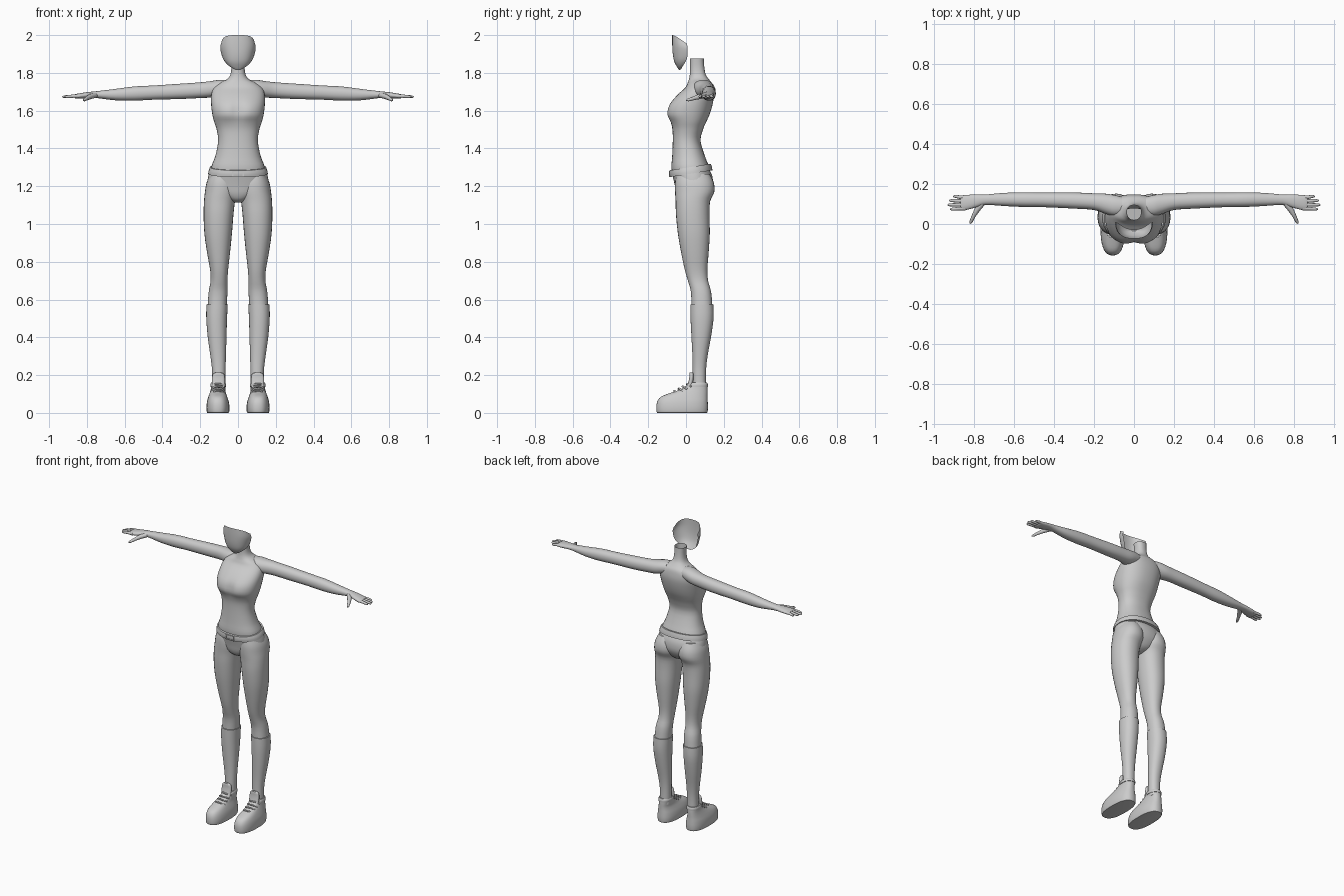
import bpy, bmesh, math
from mathutils import Vector

GREY = bpy.data.materials.new("light_grey")
GREY.diffuse_color = (0.6, 0.6, 0.6, 1)


def finish(name, bm, mirror=False, angle=40):
    bmesh.ops.recalc_face_normals(bm, faces=bm.faces)
    me = bpy.data.meshes.new(name)
    bm.to_mesh(me)
    bm.free()
    me.materials.append(GREY)
    ob = bpy.data.objects.new(name, me)
    bpy.context.collection.objects.link(ob)
    bpy.ops.object.select_all(action='DESELECT')
    ob.select_set(True)
    bpy.context.view_layer.objects.active = ob
    bpy.ops.object.shade_smooth_by_angle(angle=math.radians(angle))
    if mirror:
        ob.modifiers.new("mirror", 'MIRROR').use_mirror_merge = False
    return ob


def smooth_rows(rows, steps):
    """Catmull-Rom interpolation between section rows."""
    out = []
    for i in range(len(rows) - 1):
        a, b, c, d = (rows[max(0, min(len(rows) - 1, i + k))] for k in (-1, 0, 1, 2))
        for s in range(steps):
            t = s / steps
            out.append([0.5 * (2 * q + (r - p) * t + (2 * p - 5 * q + 4 * r - u) * t * t
                               + (3 * q - p - 3 * r + u) * t ** 3)
                        for p, q, r, u in zip(a, b, c, d)])
    return out + [list(rows[-1])]


def loft(name, rows, axis='Z', n=28, steps=3, power=2.2, caps=(True, True),
         mirror=False, shape=None):
    """Rows are (station, u0, u1, v0, v1); u,v = x,y along Z or y,z along X."""
    bm = bmesh.new()
    rings = []
    for t, u0, u1, v0, v1 in smooth_rows(rows, steps):
        ring = []
        for k in range(n):
            a = 2 * math.pi * k / n
            c, s = math.cos(a), math.sin(a)
            u = (u0 + u1) / 2 + (u1 - u0) / 2 * math.copysign(abs(c) ** (2 / power), c)
            v = (v0 + v1) / 2 + (v1 - v0) / 2 * math.copysign(abs(s) ** (2 / power), s)
            p = Vector((u, v, t)) if axis == 'Z' else Vector((t, u, v))
            ring.append(bm.verts.new(shape(p) if shape else p))
        rings.append(ring)
    for r0, r1 in zip(rings, rings[1:]):
        for k in range(n):
            bm.faces.new((r0[k], r0[(k + 1) % n], r1[(k + 1) % n], r1[k]))
    if caps[0]:
        bm.faces.new(rings[0])
    if caps[1]:
        bm.faces.new(rings[-1])
    return finish(name, bm, mirror)


def rod(name, points, radii, n=10):
    """Mirrored tapered tube through a few points, with a rounded tip."""
    bm = bmesh.new()
    rings = []
    pts = [Vector(p) for p in points]
    for i, (p, r) in enumerate(zip(pts, radii)):
        d = pts[min(i + 1, len(pts) - 1)] - pts[max(i - 1, 0)]
        q = d.to_track_quat('Z', 'Y')
        rings.append([bm.verts.new(p + q @ Vector((r * math.cos(2 * math.pi * k / n),
                                                  r * math.sin(2 * math.pi * k / n), 0)))
                      for k in range(n)])
    for r0, r1 in zip(rings, rings[1:]):
        for k in range(n):
            bm.faces.new((r0[k], r0[(k + 1) % n], r1[(k + 1) % n], r1[k]))
    bm.faces.new(rings[0])
    bm.faces.new(rings[-1])
    return finish(name, bm, True, 60)


def sym(z, w, y0, y1):
    return (z, -w, w, y0, y1)


# Torso with neck: open collar at the top, shallow cleft between the breasts
def cleft(p):
    if p.y < 0.02:
        p.y += 0.016 * math.exp(-(p.x / 0.03) ** 2) * math.exp(-((p.z - 1.6) / 0.05) ** 2)
    return p


loft("torso", [sym(1.25, .14, -.07, .12), sym(1.30, .142, -.077, .122),
               sym(1.36, .120, -.073, .10), sym(1.44, .105, -.070, .077),
               sym(1.50, .113, -.072, .09), sym(1.54, .126, -.084, .107),
               sym(1.58, .136, -.104, .125), sym(1.63, .142, -.093, .14),
               sym(1.68, .142, -.050, .148), sym(1.72, .130, -.006, .145),
               sym(1.745, .100, .008, .138), sym(1.765, .060, .015, .122),
               sym(1.79, .041, .020, .105), sym(1.83, .035, .021, .097),
               sym(1.875, .037, .020, .094)],
     n=40, power=2.3, caps=(True, False), shape=cleft)

# Face mask: open shell curving round the front
bm = bmesh.new()
grid = []
mask = [(2.0, 1.955, .088, -.073, .005), (1.95, 1.93, .094, -.073, .008),
        (1.90, 1.89, .085, -.070, .008), (1.86, 1.86, .070, -.062, -.002),
        (1.832, 1.835, .045, -.048, -.018), (1.815, 1.818, .015, -.036, -.027)]
for zf, zs, w, yf, ys in smooth_rows(mask, 4):
    line = []
    for k in range(25):
        a = -math.pi / 2 + math.pi * k / 24
        c, s = math.cos(a), math.sin(a)
        x = w * math.copysign(abs(s) ** 0.85, s)
        y = ys + (yf - ys) * abs(c) ** 0.85
        line.append(bm.verts.new((x, y, zf + (zs - zf) * (1 - abs(c)) ** 1.5)))
    grid.append(line)
for r0, r1 in zip(grid, grid[1:]):
    for k in range(24):
        bm.faces.new((r0[k], r0[k + 1], r1[k + 1], r1[k]))
bm.faces.new(grid[-1])
finish("face_mask", bm)

# Pelvis and tilted waistband
loft("pelvis", [sym(1.285, .148, -.080, .125), sym(1.25, .158, -.070, .140),
                sym(1.20, .160, -.058, .142), sym(1.16, .120, -.050, .125),
                sym(1.13, .060, -.035, .10), sym(1.115, .025, -.01, .06)], n=36)


def tilt(p):
    p.z += 0.16 * p.y
    return p


loft("waistband", [sym(1.262, .158, -.086, .140), sym(1.28, .155, -.089, .137),
                   sym(1.298, .148, -.088, .132)], n=40, shape=tilt)

# Belt buckle: slim frame on the front of the waistband
for nm, x, z, w, h in (("buckle_top", 0, 1.278, .03, .003), ("buckle_bottom", 0, 1.252, .03, .003),
                       ("buckle_side", .028, 1.265, .003, .014)):
    bm = bmesh.new()
    bmesh.ops.create_cube(bm, size=2)
    bmesh.ops.scale(bm, vec=(w, .004, h), verts=bm.verts)
    bmesh.ops.translate(bm, vec=(x, -.087, z), verts=bm.verts)
    finish(nm, bm, x > 0)

# Upper legs, with the buttocks at the top
loft("upper_leg", [(1.265, .03, .145, -.05, .125), (1.22, .008, .166, -.058, .147),
                   (1.17, .005, .175, -.058, .150), (1.12, .016, .180, -.055, .128),
                   (1.05, .024, .182, -.053, .124), (.95, .032, .178, -.043, .126),
                   (.85, .042, .164, -.026, .120), (.76, .052, .148, -.007, .113),
                   (.70, .056, .145, .010, .117), (.64, .056, .155, .026, .133),
                   (.55, .060, .162, .029, .141)], mirror=True)

# Fitted lower-leg sleeves
loft("lower_leg", [(.575, .054, .167, .023, .145), (.50, .058, .168, .024, .146),
                   (.40, .061, .160, .029, .132), (.30, .064, .146, .034, .114),
                   (.22, .066, .137, .035, .106), (.12, .067, .137, .035, .106)], mirror=True)

# Shoes
loft("shoe", [(0, .052, .160, -.150, .110), (.004, .047, .165, -.155, .114),
              (.03, .045, .167, -.157, .116), (.06, .049, .164, -.152, .115),
              (.085, .057, .157, -.133, .114), (.105, .064, .150, -.085, .114),
              (.125, .067, .144, -.028, .114), (.145, .068, .141, .003, .113),
              (.152, .071, .138, .012, .109)], n=36, power=2.5, mirror=True)

# Tongue, ankle strap and laces
loft("shoe_tongue", [(.10, .073, .133, -.035, .03), (.14, .070, .137, .004, .034),
                     (.18, .069, .138, .016, .040), (.205, .074, .133, .018, .040),
                     (.213, .088, .120, .020, .036)], n=20, power=2.6, mirror=True)
loft("ankle_strap", [(.138, .064, .146, .004, .116), (.150, .063, .146, .008, .116),
                     (.160, .067, .142, .016, .112)], n=28, mirror=True)
for i in range(4):
    y, z = -.062 + .022 * i, .112 + .012 * i
    tip = .014 if i % 2 else -.004
    rod("shoe_lace", [(.070, y + .024, z - .010), (.088, y, z + .004),
                      (.120, y + tip * .3, z + .005), (.140, y + .024, z - .010)],
        [.005] * 4, 8)

# Arms and palms
loft("arm", [(.06, .045, .135, 1.69, 1.762), (.10, .040, .145, 1.678, 1.763),
             (.14, .050, .151, 1.670, 1.757), (.20, .070, .153, 1.667, 1.750),
             (.30, .077, .157, 1.662, 1.743), (.45, .084, .157, 1.658, 1.733),
             (.55, .085, .158, 1.653, 1.728), (.65, .090, .155, 1.655, 1.715),
             (.74, .096, .147, 1.666, 1.704), (.78, .086, .147, 1.668, 1.700),
             (.82, .074, .146, 1.665, 1.695), (.855, .068, .143, 1.664, 1.689),
             (.866, .074, .137, 1.668, 1.685)], axis='X', n=24, mirror=True)

# Fingers and thumb
for nm, y, tip in (("little_finger", .134, .902), ("ring_finger", .115, .922),
                   ("middle_finger", .096, .930), ("index_finger", .077, .918)):
    y2 = y + (y - .10) * .12
    rod(nm, [(.84, y, 1.677), (.87, y, 1.677), (tip - .012, y2, 1.674),
             (tip - .003, y2, 1.673), (tip, y2, 1.672)], [.0095, .009, .0075, .005, .002])
rod("thumb", [(.755, .105, 1.682), (.782, .072, 1.675), (.800, .040, 1.665),
              (.813, .012, 1.657), (.818, .002, 1.654)], [.014, .014, .010, .008, .003])
